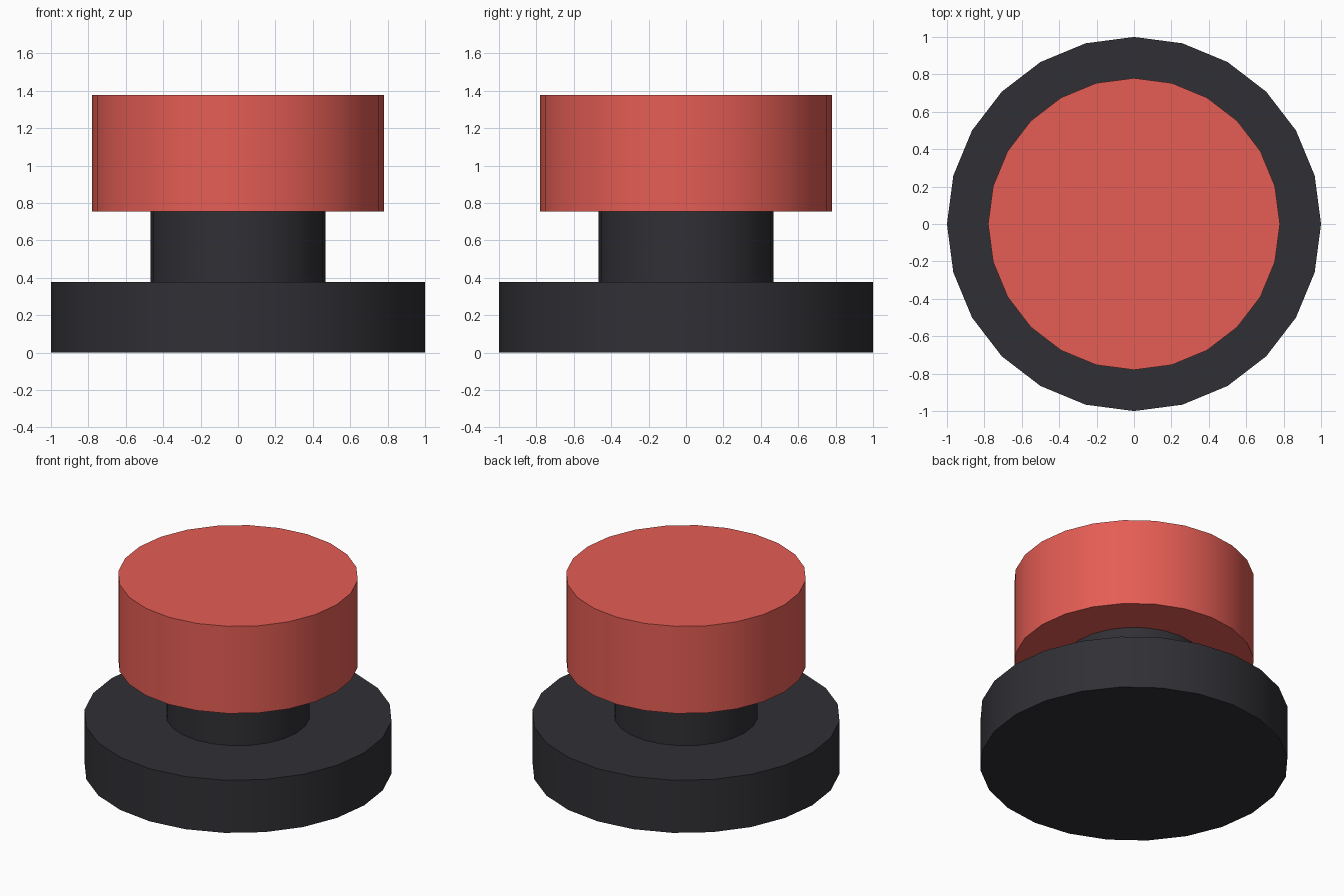
import bpy
import math

if "Cube" in bpy.data.objects:
    bpy.data.objects.remove(bpy.data.objects["Cube"])


def material(name, color):
    mat = bpy.data.materials.new(name)
    mat.diffuse_color = (*color, 1.0)
    mat.use_nodes = True
    mat.node_tree.nodes["Principled BSDF"].inputs["Base Color"].default_value = mat.diffuse_color
    return mat


def disc(name, radius, z_bottom, z_top, mat):
    bpy.ops.mesh.primitive_cylinder_add(
        vertices=24, radius=radius, depth=z_top - z_bottom,
        location=(0, 0, (z_bottom + z_top) / 2))
    obj = bpy.context.object
    obj.name = name
    obj.data.materials.append(mat)
    bpy.ops.object.shade_smooth_by_angle(angle=math.radians(30))
    return obj


black = material("black_plastic", (0.03, 0.029, 0.035))
red = material("red_plastic", (0.78, 0.11, 0.09))

# Wide base, narrow stem and push cap, stacked
disc("base", 1.0, 0.0, 0.377, black)
disc("stem", 0.467, 0.377, 0.753, black)
disc("push_cap", 0.78, 0.753, 1.377, red)
